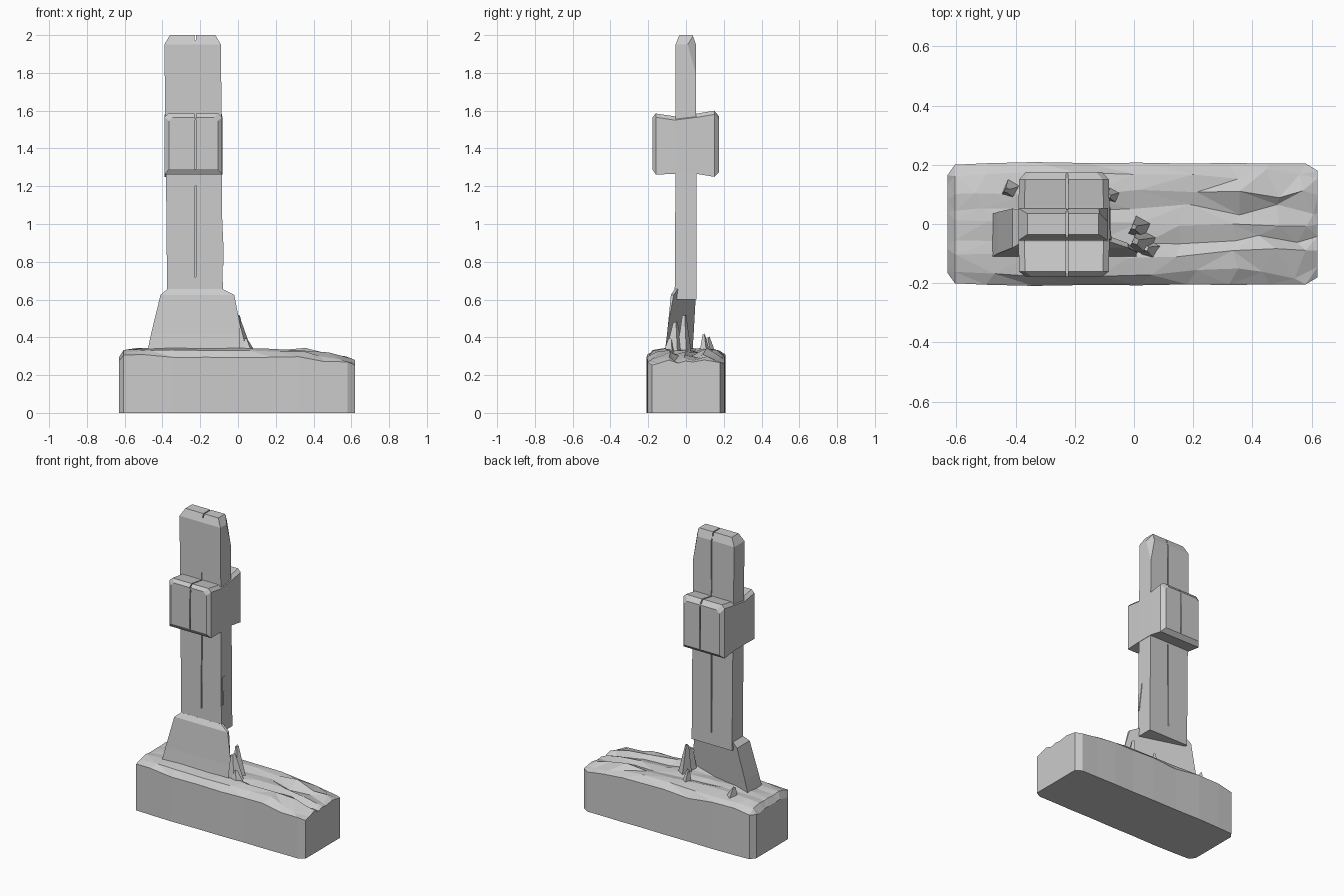
import bpy, bmesh, random
from mathutils import Vector

if "Cube" in bpy.data.objects:
    bpy.data.objects.remove(bpy.data.objects["Cube"])

random.seed(4)
stone = bpy.data.materials.new("grey stone")
stone.diffuse_color = (0.6, 0.6, 0.6, 1)
stone.use_nodes = True
stone.node_tree.nodes["Principled BSDF"].inputs["Base Color"].default_value = stone.diffuse_color


def finish(bm, name):
    bmesh.ops.recalc_face_normals(bm, faces=bm.faces)
    me = bpy.data.meshes.new(name)
    bm.to_mesh(me)
    bm.free()
    me.materials.append(stone)
    ob = bpy.data.objects.new(name, me)
    bpy.context.collection.objects.link(ob)
    return ob


def loft(rings):
    """Skin equal-length point rings and cap both ends."""
    bm = bmesh.new()
    vs = [[bm.verts.new(p) for p in r] for r in rings]
    n = len(vs[0])
    for a, b in zip(vs, vs[1:]):
        for i in range(n):
            j = (i + 1) % n
            bm.faces.new((a[i], a[j], b[j], b[i]))
    bm.faces.new(vs[0])
    bm.faces.new(vs[-1])
    return bm


def rect(x0, x1, y0, y1, z):
    return [(x0, y0, z), (x1, y0, z), (x1, y1, z), (x0, y1, z)]


def chip(bm, *pts):
    """Slice off the corner outside the plane through three points."""
    a, b, c = (Vector(p) for p in pts)
    no = (b - a).cross(c - a).normalized()
    if no.dot(Vector((-0.23, 0, 1.0)) - a) > 0:
        no = -no
    geom = bm.verts[:] + bm.edges[:] + bm.faces[:]
    cut = bmesh.ops.bisect_plane(bm, geom=geom, plane_co=a, plane_no=no, clear_outer=True)
    bmesh.ops.holes_fill(bm, edges=[e for e in cut["geom_cut"] if isinstance(e, bmesh.types.BMEdge)])


def boolean(ob, other, operation):
    m = ob.modifiers.new("cut", "BOOLEAN")
    m.object, m.operation, m.solver = other, operation, "EXACT"
    bpy.context.view_layer.objects.active = ob
    bpy.ops.object.modifier_apply(modifier=m.name)
    bpy.data.objects.remove(other)


# Weathered base slab, lofted along x: (x, half width, shoulder z, crown z, erosion)
sections = [(-0.63, 0.165, 0.28, 0.295, 0), (-0.605, 0.2, 0.30, 0.335, 0.004),
            (-0.50, 0.205, 0.30, 0.345, 0.006), (-0.34, 0.209, 0.30, 0.35, 0.008),
            (-0.16, 0.206, 0.29, 0.345, 0.008), (0.02, 0.207, 0.30, 0.345, 0.012),
            (0.18, 0.204, 0.30, 0.345, 0.018), (0.32, 0.206, 0.29, 0.345, 0.022),
            (0.46, 0.204, 0.28, 0.325, 0.022), (0.58, 0.204, 0.27, 0.305, 0.018),
            (0.62, 0.18, 0.26, 0.285, 0.012)]
rings = []
for x, w, zs, zc, e in sections:
    ring = [(x, w, 0.0), (x, -w, 0.0), (x, -w, zs + random.uniform(-0.01, 0.01))]
    for k, t in enumerate((-0.82, -0.5, -0.28, 0.05, 0.24, 0.5, 0.82)):
        drop = 0.012 if abs(t) > 0.8 else (e if k in (2, 4) else 0)
        dx = 0 if abs(x) > 0.6 else random.uniform(-0.04, 0.04)
        ring.append((x + dx, w * t + random.uniform(-e, e), zc - drop - random.uniform(0, e)))
    ring.append((x, w, zs + random.uniform(-0.01, 0.01)))
    rings.append(ring)
bm = loft(rings)
bmesh.ops.triangulate(bm, faces=[f for f in bm.faces if f.calc_center_median().z > 0.26])
finish(bm, "base_slab")

# Tapered pedestal with a sloped cap
bm = loft([rect(-0.485, 0.035, -0.115, 0.115, 0.30),
           rect(-0.46, 0.02, -0.10, 0.105, 0.42),
           rect(-0.41, -0.02, -0.08, 0.08, 0.625),
           rect(-0.375, -0.08, -0.06, 0.06, 0.655)])
chip(bm, (0.02, -0.115, 0.33), (-0.03, -0.10, 0.33), (0.01, -0.09, 0.5))
finish(bm, "pedestal")

# Upright shaft with chamfered top
shaft = loft([rect(-0.375, -0.08, -0.06, 0.055, 0.60),
              rect(-0.382, -0.086, -0.055, 0.055, 1.35),
              rect(-0.39, -0.09, -0.055, 0.053, 1.95),
              rect(-0.36, -0.12, -0.035, 0.035, 2.0)])
chip(shaft, (-0.088, 0.055, 1.78), (-0.088, 0.0, 1.97), (-0.12, 0.055, 1.95))
cross = finish(shaft, "cross")

# Short arms running front to back, chamfered at both ends
arm_rings = []
for y, i, z0, z1 in ((-0.178, 0.022, 1.29, 1.565), (-0.16, 0, 1.262, 1.585), (-0.06, -0.002, 1.265, 1.57),
                     (0.06, -0.002, 1.265, 1.585), (0.15, 0, 1.25, 1.60), (0.175, 0.022, 1.275, 1.57)):
    arm_rings.append([(-0.388 + i, y, z0), (-0.085 - i, y, z0),
                      (-0.085 - i, y, z1 - 0.02), (-0.105 - i, y, z1),
                      (-0.368 + i, y, z1), (-0.388 + i, y, z1 - 0.02)])
boolean(cross, finish(loft(arm_rings), "arms"), "UNION")

# Narrow centre seams: (y0, y1, z0, z1)
for y0, y1, z0, z1 in ((-0.07, -0.048, 0.72, 1.2), (0.046, 0.07, 0.68, 1.25),
                       (-0.19, -0.168, 1.29, 1.55), (0.165, 0.19, 1.28, 1.56),
                       (-0.19, -0.05, 1.558, 1.62), (0.05, 0.19, 1.575, 1.62),
                       (0.043, 0.07, 1.6, 1.96), (-0.07, 0.07, 1.975, 2.02)):
    cutter = finish(loft([rect(-0.23, -0.223, y0, y1, z0),
                          rect(-0.228, -0.221, y0, y1, z1)]), "seam_cutter")
    cutter.hide_render = True
    boolean(cross, cutter, "DIFFERENCE")

# Broken fragments at the pedestal foot: (x, y, radius, height)
for x, y, r, h in ((0.03, -0.06, 0.05, 0.16), (0.06, -0.085, 0.04, 0.06),
                   (0.02, -0.01, 0.04, 0.19), (-0.41, 0.12, 0.04, 0.07), (-0.07, 0.1, 0.03, 0.08)):
    ring = [(x - r, y - r * 0.6), (x + r * 0.4, y - r), (x + r, y + r * 0.3), (x - r * 0.3, y + r)]
    tip = (x - r * 0.5, y * 0.95)
    finish(loft([[(px, py, 0.31) for px, py in ring],
                 [(tip[0] + (px - x) * 0.25, tip[1] + (py - y) * 0.25,
                   0.33 + h + random.uniform(-0.02, 0.01)) for px, py in ring]]), "fragment")

# Shallow chip on the side of the shaft
bm = loft([rect(-0.09, -0.076, -0.055, -0.045, 0.78), rect(-0.09, -0.079, -0.05, -0.02, 0.96)])
finish(bm, "shaft_chip")
